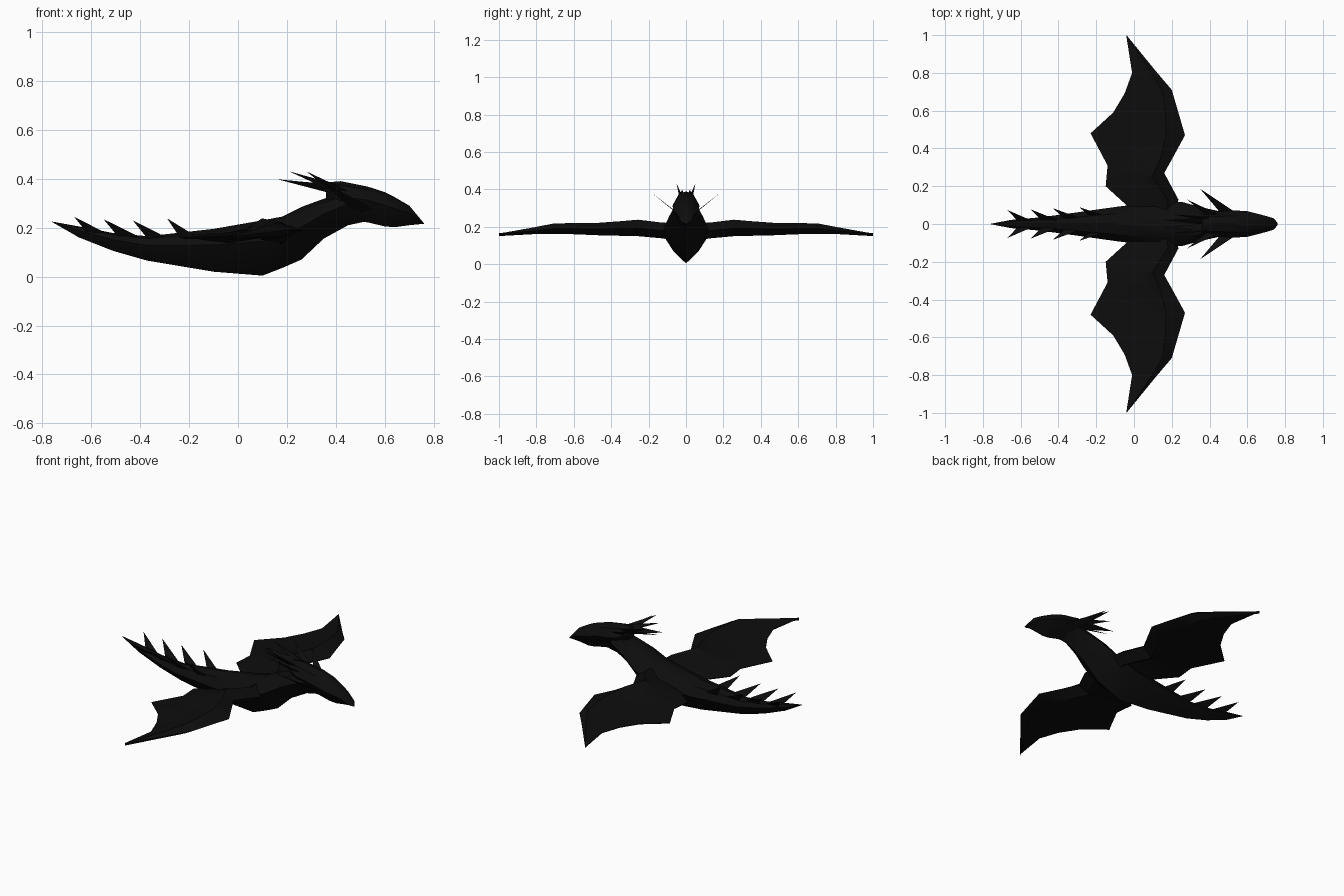
import bpy, bmesh, math
from mathutils import Vector

if "Cube" in bpy.data.objects:
    bpy.data.objects.remove(bpy.data.objects["Cube"], do_unlink=True)

black = bpy.data.materials.new("charcoal_black")
black.use_nodes = True
black.diffuse_color = (0.004, 0.004, 0.004, 1)
black.node_tree.nodes["Principled BSDF"].inputs["Base Color"].default_value = black.diffuse_color


def loft(name, rings, mirror=False):
    """Skin a list of equal-length point rings, closing both ends."""
    bm = bmesh.new()
    rows = [[bm.verts.new(p) for p in ring] for ring in rings]
    n = len(rows[0])
    for a, b in zip(rows, rows[1:]):
        for i in range(n):
            j = (i + 1) % n
            bm.faces.new((a[i], a[j], b[j], b[i]))
    bm.faces.new(rows[0])
    bm.faces.new(rows[-1])
    bmesh.ops.remove_doubles(bm, verts=bm.verts, dist=0.0005)
    bmesh.ops.recalc_face_normals(bm, faces=bm.faces)
    mesh = bpy.data.meshes.new(name)
    bm.to_mesh(mesh)
    bm.free()
    mesh.materials.append(black)
    obj = bpy.data.objects.new(name, mesh)
    bpy.context.collection.objects.link(obj)
    if mirror:
        mod = obj.modifiers.new("Mirror", 'MIRROR')
        mod.use_axis = (False, True, False)
        mod.use_mirror_merge = False
    bpy.ops.object.select_all(action='DESELECT')
    obj.select_set(True)
    bpy.context.view_layer.objects.active = obj
    bpy.ops.object.shade_smooth_by_angle(angle=math.radians(35))
    return obj


def section(x, low, high, half):
    """Keeled body section: pointed belly, broad flanks, narrow back."""
    h = high - low
    right = [(0.6, 0.3), (1, 0.62), (0.6, 0.9)]
    pts = [(0, 0)] + right + [(0, 1)] + [(-a, b) for a, b in reversed(right)]
    return [(x, a * half, low + b * h) for a, b in pts]


def spike(name, base, tip, along, across):
    """Four-sided horn, longer along x than it is wide."""
    b, t = Vector(base), Vector(tip)
    axes = [Vector((along, 0, 0)), Vector((0, across, across)),
            Vector((-along, 0, 0)), Vector((0, -across, -across))]
    loft(name, [[b + a for a in axes], [t + a * 0.01 for a in axes]], True)


# Body from tail tip to neck: x, belly, back, half width
body = [(-0.76, 0.223, 0.225, 0.001), (-0.65, 0.16, 0.205, 0.022),
        (-0.51, 0.105, 0.178, 0.034), (-0.37, 0.065, 0.165, 0.052),
        (-0.1, 0.02, 0.195, 0.09), (0.1, 0.004, 0.23, 0.115),
        (0.18, 0.035, 0.245, 0.122), (0.26, 0.07, 0.285, 0.115),
        (0.35, 0.155, 0.318, 0.09), (0.45, 0.21, 0.35, 0.068),
        (0.52, 0.225, 0.35, 0.05)]
loft("body", [section(*s) for s in body])

# Head with a high crest at the back and a hooked beak
head = [(0.36, 0.30, 0.385, 0.045), (0.42, 0.225, 0.39, 0.065),
        (0.53, 0.222, 0.368, 0.072), (0.6, 0.205, 0.345, 0.068),
        (0.64, 0.202, 0.325, 0.058), (0.70, 0.21, 0.29, 0.042),
        (0.74, 0.214, 0.242, 0.03), (0.76, 0.214, 0.218, 0.006)]
loft("head", [section(*s) for s in head])

# Horns sweeping back from the head
spike("cheek_horn", (0.51, 0.05, 0.275), (0.35, 0.187, 0.385), 0.045, 0.015)
spike("brow_horn", (0.43, 0.04, 0.34), (0.28, 0.13, 0.43), 0.04, 0.016)
spike("crest_horn", (0.41, 0.025, 0.36), (0.21, 0.05, 0.43), 0.05, 0.014)
spike("nape_horn", (0.40, 0.015, 0.355), (0.165, 0.02, 0.397), 0.05, 0.02)

# Paired tail spines
for i, (x, z) in enumerate([(-0.67, 0.245), (-0.55, 0.235), (-0.43, 0.23), (-0.29, 0.238)]):
    y = 0.074 + 0.005 * i
    spike("tail_spine_%d" % (i + 1), (x + 0.1, 0.012 + 0.01 * i, 0.172 - 0.007 * i),
          (x, y, z), 0.042, 0.012)

# Wings: leading edge x, y; trailing edge x, y; arm top, arm bottom
stations = [(0.22, 0.04, -0.05, 0.04, 0.22, 0.12),
            (0.235, 0.13, -0.04, 0.1, 0.222, 0.138),
            (0.16, 0.27, -0.15, 0.2, 0.238, 0.15),
            (0.21, 0.36, -0.14, 0.31, 0.23, 0.152),
            (0.27, 0.47, -0.23, 0.48, 0.221, 0.155),
            (0.235, 0.59, -0.11, 0.59, 0.22, 0.16),
            (0.20, 0.71, -0.05, 0.69, 0.218, 0.162),
            (0.115, 0.81, -0.01, 0.8, 0.198, 0.161),
            (-0.04, 1.0, -0.041, 0.998, 0.164, 0.161)]


def wing_ring(lx, ly, tx, ty, top, low):
    mid = (top + low) / 2
    outline = [(0, mid), (0.2, top), (0.4, mid + 0.004), (1, low + 0.004),
               (1, low), (0.4, mid - 0.012), (0.2, low)]
    return [(lx + (tx - lx) * f, ly + (ty - ly) * f, z) for f, z in outline]


loft("wings", [wing_ring(*s) for s in stations], True)
